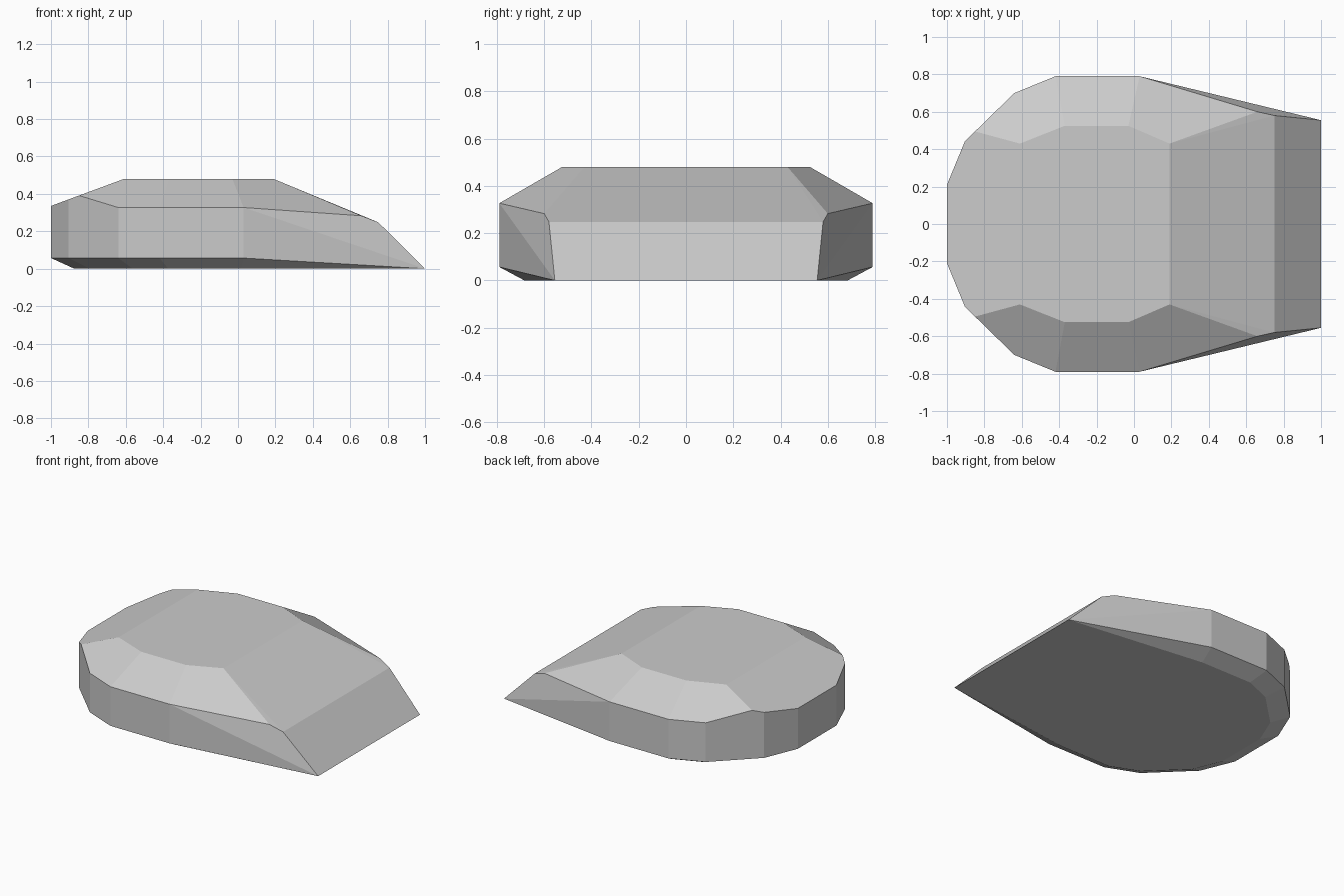
import bpy
import bmesh
import math

cube = bpy.data.objects.get("Cube")
if cube:
    bpy.data.objects.remove(cube, do_unlink=True)

# Plain grey material
grey = bpy.data.materials.new("plain grey")
grey.use_nodes = True
colour = (0.6, 0.6, 0.6, 1.0)
grey.diffuse_color = colour
grey.node_tree.nodes["Principled BSDF"].inputs["Base Color"].default_value = colour

# Half outlines (x, y) of each level; the body is symmetric in y
wall = [(-1, 0.21), (-0.905, 0.44), (-0.64, 0.70), (-0.42, 0.79), (0.03, 0.79)]
deck = [(-0.61, 0.43), (-0.37, 0.525), (-0.03, 0.525), (0.19, 0.43)]
WALL_BASE, RIM, DECK, INSET = 0.057, 0.327, 0.48, 0.865


def rear_slope(x):
    """Height of the sloping rear roof."""
    return DECK + (x + 0.61) * 0.37


points = [(x, y, DECK) for x, y in deck]
for x, y in wall:
    points.append((x, y, WALL_BASE))
    points.append((x, y, max(RIM, rear_slope(x)) if x < -0.7 else RIM))
    # Narrower underside
    points.append((x * INSET - 0.01, y * INSET, 0))
# Corner where the rear slope meets the shoulder facet
points.append((-0.85, 0.495, rear_slope(-0.85)))
# Front slope, lip and ground-level leading edge
points += [(0.66, 0.60, 0.283), (0.75, 0.58, 0.248), (1, 0.555, 0)]

# Faceted convex body
bm = bmesh.new()
for x, y, z in points:
    for side in (1, -1):
        bm.verts.new((x, y * side, z))
hull = bmesh.ops.convex_hull(bm, input=bm.verts)
loose = [v for v in bm.verts if not v.link_faces]
bmesh.ops.delete(bm, geom=loose, context="VERTS")
bmesh.ops.dissolve_limit(bm, angle_limit=math.radians(2.5),
                         verts=bm.verts, edges=bm.edges)
bmesh.ops.recalc_face_normals(bm, faces=bm.faces)

mesh = bpy.data.meshes.new("wedge_body")
bm.to_mesh(mesh)
bm.free()
mesh.materials.append(grey)
body = bpy.data.objects.new("wedge_body", mesh)
bpy.context.collection.objects.link(body)
